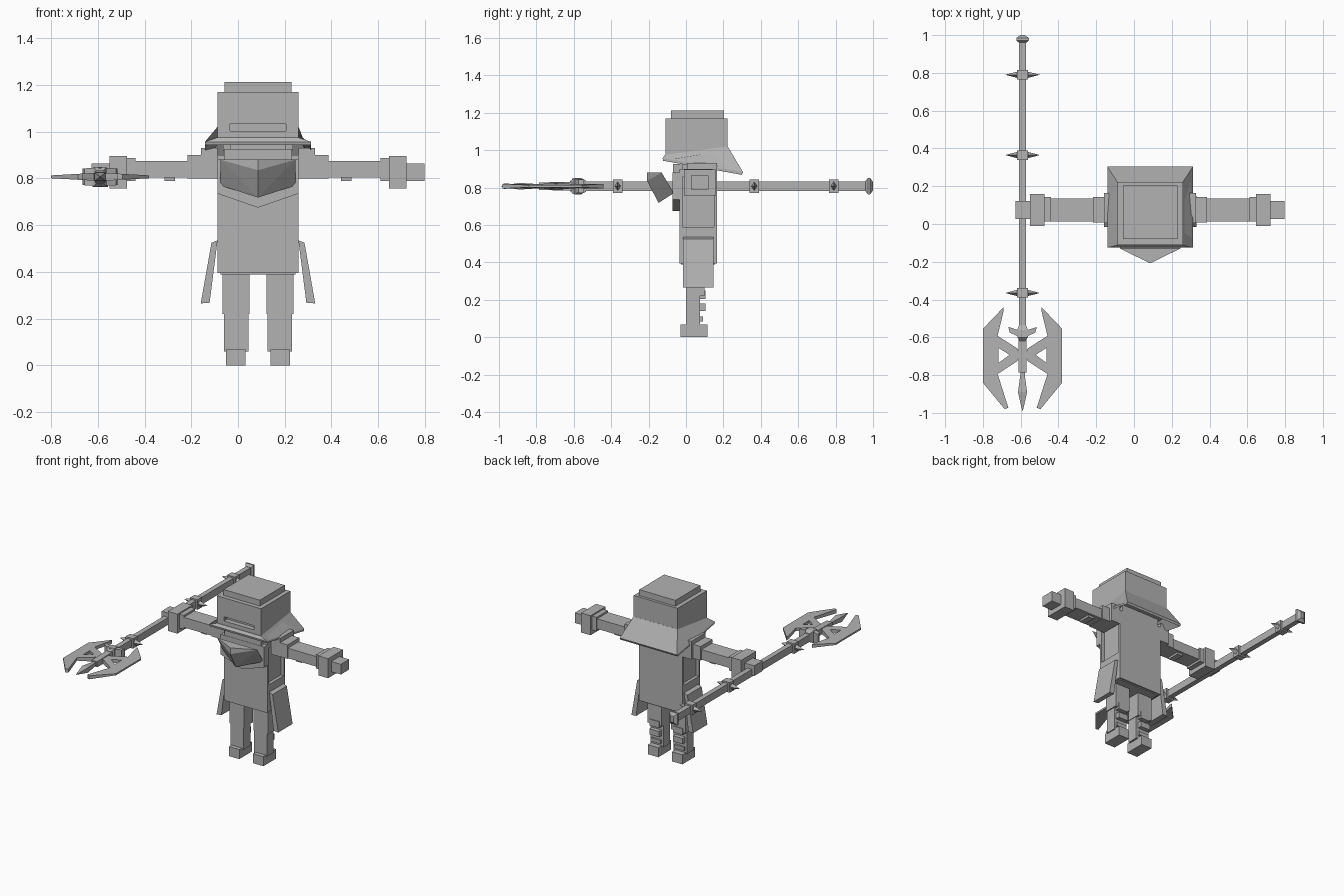
import bpy, bmesh, math
from mathutils import Vector, Matrix

if "Cube" in bpy.data.objects:
    bpy.data.objects.remove(bpy.data.objects["Cube"])

grey = bpy.data.materials.new("stone_grey")
grey.diffuse_color = (0.45, 0.45, 0.45, 1)
grey.use_nodes = True
grey.node_tree.nodes["Principled BSDF"].inputs["Base Color"].default_value = grey.diffuse_color
CX = 0.0855            # body centre line
SX, SZ = -0.59, 0.807  # staff axis


def finish(name, bm):
    bmesh.ops.recalc_face_normals(bm, faces=bm.faces)
    me = bpy.data.meshes.new(name)
    bm.to_mesh(me)
    bm.free()
    me.materials.append(grey)
    ob = bpy.data.objects.new(name, me)
    bpy.context.collection.objects.link(ob)
    return ob


def box(name, x, y, z):
    bm = bmesh.new()
    bmesh.ops.create_cube(bm, size=1)
    for v in bm.verts:
        v.co = [a[0] + (c + 0.5) * (a[1] - a[0]) for a, c in zip((x, y, z), v.co)]
    return finish(name, bm)


def loft(name, rings):
    """Closed skin through rings of equal point count."""
    bm = bmesh.new()
    vs = [[bm.verts.new(p) for p in r] for r in rings]
    n = len(vs[0])
    for a, b in zip(vs, vs[1:]):
        for i in range(n):
            j = (i + 1) % n
            bm.faces.new((a[i], a[j], b[j], b[i]))
    bm.faces.new(vs[0])
    bm.faces.new(vs[-1])
    return finish(name, bm)


def sided(name, x, y, z):
    """A box and its mirror across the body; x is measured from the centre line."""
    for s, side in ((-1, "right"), (1, "left")):
        box(f"{side}_{name}", sorted((CX + s * x[0], CX + s * x[1])), y, z)


def cut(target, cutter):
    cutter.hide_render = True
    cutter.hide_set(True)
    m = target.modifiers.new("recess", 'BOOLEAN')
    m.operation = 'DIFFERENCE'
    m.object = cutter
    m.solver = 'EXACT'


# Helmet with eye slit and raised top
head = box("helmet", (CX - .174, CX + .174), (-.11, .222), (.955, 1.17))
cut(head, box("slit_cutter", (CX - .12, CX + .12), (-.2, -.075), (1.004, 1.034)))
box("helmet_top", (CX - .144, CX + .144), (-.08, .203), (1.165, 1.212))


# Flared brim, dropping towards the back, open underneath
def brim_ring(w, yf, zf, yb, zb):
    return [(CX - w, yf, zf), (CX + w, yf, zf), (CX + w, yb, zb), (CX - w, yb, zb)]


loft("helmet_brim", [brim_ring(.174, -.112, .975, .223, 1.02),
                     brim_ring(.227, -.125, .957, .305, .882),
                     brim_ring(.227, -.122, .943, .298, .868),
                     brim_ring(.165, -.100, .955, .215, 1.0)])

# Neck, collar and torso with recessed side panels
box("neck", (CX - .12, CX + .12), (-.03, .13), (.87, .97))
box("collar", (CX - .145, CX + .145), (-.07, -.02), (.87, .925))
torso = box("torso", (CX - .173, CX + .173), (-.035, .165), (.395, .9))
for s in (-1, 1):
    x = sorted((CX + s * .15, CX + s * .25))
    cut(torso, box("side_panel_cutter", x, (-.02, .15), (.59, .855)))
box("torso_base", (CX - .16, CX + .16), (-.028, .155), (.388, .42))
loft("collar_back", [[(CX + s * .15, .11, .9), (CX + s * .15, .165, .9),
                      (CX + s * .15, .165, .95), (CX + s * .15, .11, .92)] for s in (-1, 1)])

# V-shaped chest plate
v_shape = [(-.173, .88), (.173, .88), (.173, .735), (0, .675), (-.173, .735)]
loft("chest_plate", [[(CX + x, y, z) for x, z in v_shape] for y in (-.072, -.03)])

# Pointed jaw guard
bm = bmesh.new()
for s in (-1, 1):
    for y, z in ((-.13, .88), (-.065, .77)):
        bm.verts.new((CX + s * .16, y, z))
for y, z in ((-.208, .88), (-.208, .835), (-.147, .718)):
    bm.verts.new((CX, y, z))
bmesh.ops.convex_hull(bm, input=bm.verts)
bmesh.ops.dissolve_limit(bm, angle_limit=.01, verts=bm.verts, edges=bm.edges)
finish("jaw_guard", bm)

# Slanted hip plates
for s in (-1, 1):
    prof = [(.173, .535), (.199, .525), (.245, .265), (.207, .268)]
    loft("hip_plate", [[(CX + s * x, y, z) for x, z in prof] for y in (-.015, .147)])

# Legs: thigh, shin, foot and stepped calf guards
sided("thigh", (.037, .152), (.0, .1), (.22, .4))
sided("shin", (.04, .145), (.0, .075), (.06, .23))
sided("foot", (.054, .137), (-.03, .115), (0, .068))
for z0, z1, y1 in ((.205, .25, .105), (.14, .18, .105), (.085, .11, .09)):
    sided("calf_guard", (.055, .132), (.06, y1), (z0, z1))

# Arms: shoulder, sleeve, cuff, gauntlet and fist
sided("shoulder", (.173, .243), (.005, .165), (.8, .93))
sided("upper_arm", (.243, .302), (.008, .143), (.8, .9))
sided("sleeve", (.3, .53), (.012, .135), (.803, .875))
sided("elbow_guard", (.355, .4), (.03, .118), (.788, .81))
sided("cuff", (.525, .563), (.014, .142), (.788, .888))
sided("gauntlet", (.56, .636), (-.01, .16), (.757, .897))
sided("fist", (.63, .712), (.027, .121), (.79, .863))


# Staff shaft and pommel
def rect(y, w, h):
    return [(SX - w, y, SZ - h), (SX + w, y, SZ - h), (SX + w, y, SZ + h), (SX - w, y, SZ + h)]


loft("staff_shaft", [rect(-.6, .018, .026), rect(.97, .018, .026)])
loft("staff_pommel", [rect(.96, .02, .028), rect(.972, .033, .043),
                      rect(.985, .033, .043), rect(1.0, .012, .022)])

# Spiked rings along the staff
for y in (-.365, .365, .79):
    loft("staff_ring", [rect(y - .025, .03, .036), rect(y + .025, .03, .036)])
    bm = bmesh.new()
    for s in (-1, 1):
        bm.verts.new((SX + s * .092, y, SZ))
        for dy, dz in ((.016, 0), (-.016, 0), (0, .024), (0, -.024)):
            bm.verts.new((SX + s * .03, y + dy, SZ + dz))
    bmesh.ops.convex_hull(bm, input=bm.verts)
    finish("ring_spikes", bm)

# Axe head socket, core and spear tip
loft("axe_socket", [rect(-.62, .014, .026), rect(-.6, .028, .043), rect(-.56, .028, .043),
                    rect(-.535, .018, .03)])
loft("axe_core", [rect(-.785, .022, .02), rect(-.6, .022, .024)])
loft("spear_tip", [rect(-.988, .002, .002), rect(-.89, .024, .018),
                   rect(-.8, .012, .012), rect(-.78, .012, .012)])


# Axe blades and swept wings, thinning outwards
def half(u, inner, outer):
    return inner + (outer - inner) * min(u / .21, 1)


def plate(name, polys, inner, outer):
    for s in (-1, 1):
        bm = bmesh.new()
        for poly in polys:
            for sign in (-1, 1):
                bm.faces.new([bm.verts.new((SX + s * u, y, SZ + sign * half(u, inner, outer)))
                              for u, y in poly])
        bmesh.ops.remove_doubles(bm, verts=bm.verts, dist=.0005)
        # Close the rim between top and bottom skins
        rim = [e for e in bm.edges if e.is_boundary]
        lookup = {(round(v.co.x, 4), round(v.co.y, 4), v.co.z > SZ): v for v in bm.verts}
        for e in rim:
            a, b = e.verts
            if a.co.z > SZ:
                c, d = (lookup[(round(v.co.x, 4), round(v.co.y, 4), False)] for v in (b, a))
                bm.faces.new((a, b, c, d))
        finish(name, bm)


A, B = (.132, -.592), (.132, -.794)        # inner blade corners
H1, H2, H3 = (.127, -.656), (.069, -.693), (.127, -.735)   # window corners
blade = [
    [(.1, -.46), (.1, -.44), (.21, -.555), A],
    [A, (.21, -.555), (.21, -.84), B, H3, H1],
    [B, (.21, -.84), (.095, -.98), (.075, -.973)],
    [A, H1, H2, (.015, -.693), (.026, -.66)],
    [B, (.026, -.725), (.015, -.693), H2, H3],
]
plate("axe_blade", blade, .018, .006)
plate("socket_wing", [[(0, -.565), (.03, -.56), (.075, -.545), (.068, -.575),
                       (.03, -.592), (0, -.61)]], .04, .028)
